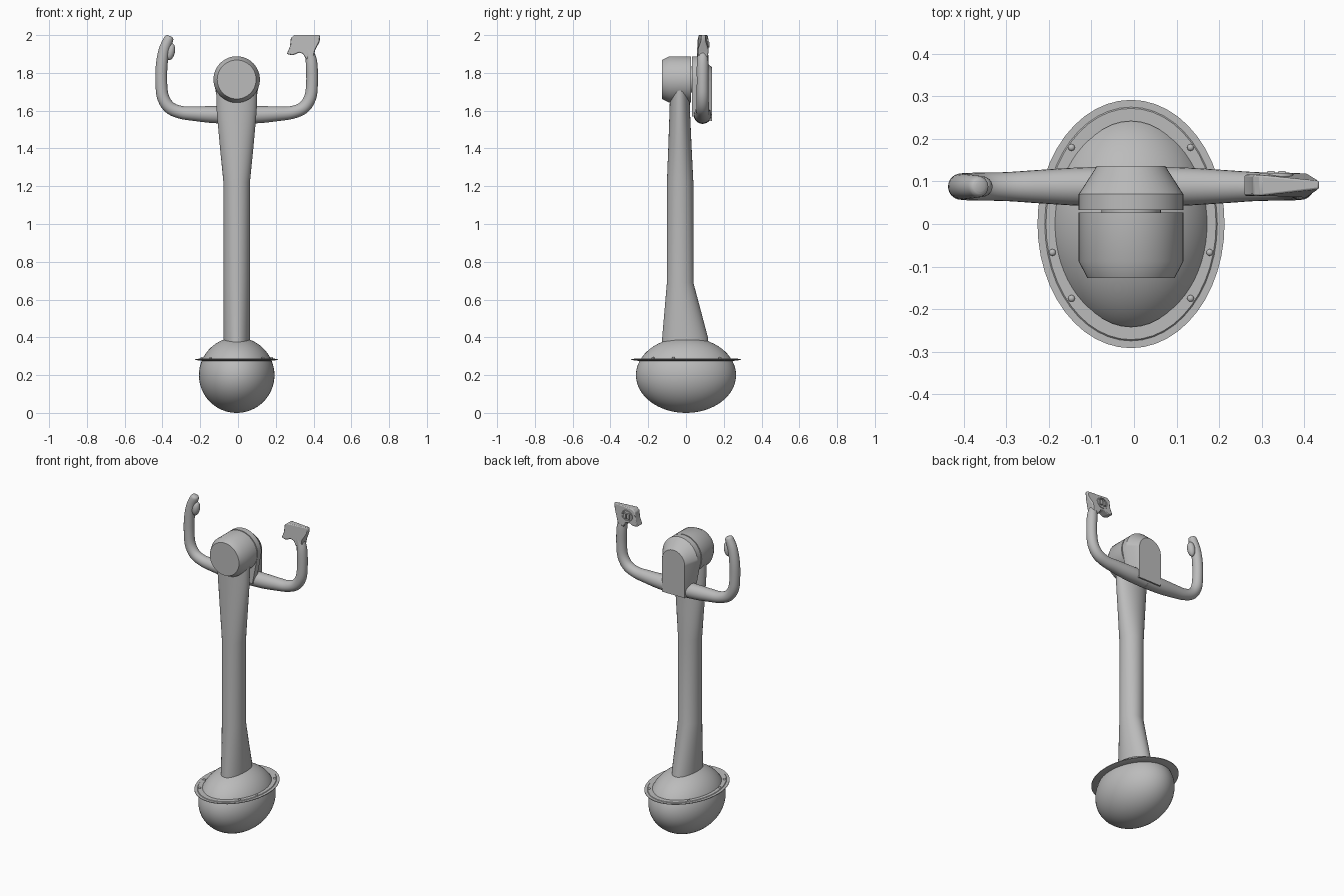
import bpy, bmesh, math
from mathutils import Vector

if "Cube" in bpy.data.objects:
    bpy.data.objects.remove(bpy.data.objects["Cube"])

CX = -0.007      # axis of the column and base
HZ = 1.765       # height of the hub axis
YB = 0.088       # depth of the handlebar

grey = bpy.data.materials.new("plain_grey")
grey.diffuse_color = (0.5, 0.5, 0.5, 1)
grey.use_nodes = True
grey.node_tree.nodes["Principled BSDF"].inputs["Base Color"].default_value = grey.diffuse_color


def finish(name, bm, angle=35):
    bmesh.ops.recalc_face_normals(bm, faces=bm.faces)
    me = bpy.data.meshes.new(name)
    bm.to_mesh(me)
    bm.free()
    ob = bpy.data.objects.new(name, me)
    bpy.context.collection.objects.link(ob)
    me.materials.append(grey)
    bpy.ops.object.select_all(action='DESELECT')
    ob.select_set(True)
    bpy.context.view_layer.objects.active = ob
    bpy.ops.object.shade_smooth_by_angle(angle=math.radians(angle))
    return ob


def loft(name, rings, closed=False, angle=35):
    """Skin equal-sized rings of points; cap the ends unless closed."""
    bm = bmesh.new()
    rows = [[bm.verts.new(p) for p in r] for r in rings]
    pairs = list(zip(rows, rows[1:])) + ([(rows[-1], rows[0])] if closed else [])
    n = len(rows[0])
    for a, b in pairs:
        for i in range(n):
            j = (i + 1) % n
            bm.faces.new((a[i], a[j], b[j], b[i]))
    if not closed:
        bm.faces.new(rows[0])
        bm.faces.new(rows[-1])
    return finish(name, bm, angle)


def turns(n):
    return [(math.cos(2 * math.pi * i / n), math.sin(2 * math.pi * i / n)) for i in range(n)]


def flat_ring(z, cy, rx, ry, n=48):
    return [(CX + rx * c, cy + ry * s, z) for c, s in turns(n)]


def upright_ring(y, cx, cz, rx, rz, n=48):
    return [(cx + rx * c, y, cz + rz * s) for c, s in turns(n)]


def ellipsoid(name, centre, size, seg=48, tilt=0):
    bm = bmesh.new()
    bmesh.ops.create_uvsphere(bm, u_segments=seg, v_segments=seg // 2, radius=1)
    ob = finish(name, bm, 60)
    ob.location, ob.scale, ob.rotation_euler = centre, size, (0, tilt, 0)
    return ob


def tube(name, pts):
    """Tapered round tube along a smoothed path of (x, z, radius)."""
    p = [Vector(q) for q in pts]
    p = [2 * p[0] - p[1]] + p + [2 * p[-1] - p[-2]]
    path = []
    for a, b, c, d in zip(p, p[1:], p[2:], p[3:]):
        for k in range(5):
            t = k / 5
            path.append(0.5 * (2 * b + (c - a) * t + (2 * a - 5 * b + 4 * c - d) * t * t
                               + (3 * b - a - 3 * c + d) * t ** 3))
    path.append(p[-2])
    rings = []
    for i, q in enumerate(path):
        d = path[min(i + 1, len(path) - 1)] - path[max(i - 1, 0)]
        nx, nz = Vector((-d.y, d.x)).normalized()
        rings.append([(q.x + q.z * c * nx, YB + q.z * s, q.y + q.z * c * nz)
                      for c, s in turns(24)])
    return loft(name, rings, angle=50)


# Base bulb with its mounting flange and bolts
ellipsoid("base_bulb", (CX, 0, 0.2), (0.2, 0.265, 0.2), 64)
loft("base_flange", [flat_ring(z, 0, 0.2 + e, 0.272 + e) for z, e in
     ((0.275, -0.03), (0.277, 0.0), (0.282, 0.02), (0.286, 0.02),
      (0.286, 0.003), (0.289, 0.0), (0.289, -0.03))], closed=True, angle=20)
for x in (-0.14, 0.14):
    for y in (0.18, -0.175):
        ellipsoid("flange_bolt", (CX + x, y, 0.29), (0.008, 0.008, 0.006), 12)
for x in (-0.185, 0.185):
    ellipsoid("flange_bolt", (CX + x, -0.067, 0.29), (0.008, 0.008, 0.006), 12)

# Column: deep foot, round shaft, wide flat top
loft("column", [flat_ring(*s) for s in (
    (0.3, -0.003, 0.07, 0.128), (0.4, -0.005, 0.07, 0.121), (0.69, -0.031, 0.07, 0.07),
    (1.22, -0.031, 0.07, 0.07), (1.4, -0.032, 0.088, 0.062),
    (1.6, -0.033, 0.106, 0.054), (1.76, -0.033, 0.11, 0.05))])

# Front hub drum with chamfered face, and the pivot behind it
loft("hub_drum", [upright_ring(y, CX, HZ, r, r) for y, r in (
    (-0.127, 0.103), (-0.088, 0.123), (0.027, 0.123))])
loft("hub_pivot", [upright_ring(y, CX, HZ, 0.07, 0.07) for y in (0.02, 0.04)])


# Rear hub cover: round top, straight sides down to the handlebar
def arch(y, r, cz, wb, zb):
    arc = [(CX + r * math.cos(math.pi * i / 24), y, cz + r * math.sin(math.pi * i / 24))
           for i in range(25)]
    return arc + [(CX - wb, y, zb), (CX + wb, y, zb)]


loft("hub_cover", [arch(0.033, 0.123, HZ, 0.085, 1.57), arch(0.07, 0.123, HZ, 0.085, 1.56),
                   arch(0.137, 0.08, 1.75, 0.08, 1.545)], angle=25)

# Handlebar halves share one bend, mirrored about the column
bend = [(0, 1.577, 0.047), (0.12, 1.579, 0.045), (0.22, 1.584, 0.039), (0.295, 1.591, 0.034),
        (0.355, 1.617, 0.033), (0.39, 1.672, 0.032), (0.399, 1.75, 0.031), (0.397, 1.84, 0.031)]
left = bend + [(0.384, 1.92, 0.029), (0.362, 1.975, 0.026), (0.356, 1.99, 0.021),
               (0.354, 1.995, 0.012)]
right = bend + [(0.39, 1.89, 0.027), (0.37, 1.94, 0.022)]
tube("left_handle", [(CX - x, z, r) for x, z, r in left])
tube("right_handle", [(CX + x, z, r) for x, z, r in right])

# Thumb switch on the left grip
ellipsoid("left_thumb_switch", (-0.357, YB, 1.912), (0.023, 0.024, 0.045), 24, 0.2)

# Right grip head: flat pad narrowing towards its outer tip
bm = bmesh.new()
outline = [(0.258, 1.9), (0.29, 1.893), (0.325, 1.908), (0.345, 1.9), (0.36, 1.872),
           (0.402, 1.885), (0.408, 1.92), (0.432, 1.965), (0.436, 2.0), (0.298, 2.0),
           (0.28, 1.985), (0.275, 1.94)]
face = bm.faces.new([bm.verts.new((x, 0.066, z)) for x, z in outline])
ext = bmesh.ops.extrude_face_region(bm, geom=[face])
bmesh.ops.translate(bm, vec=(0, 0.05, 0), verts=[v for v in ext["geom"]
                                                if isinstance(v, bmesh.types.BMVert)])
for v in bm.verts:
    if v.co.x > 0.41:
        v.co.y = 0.092 + (v.co.y - 0.092) * 0.4
grip = finish("right_grip_head", bm)
bev = grip.modifiers.new("soft_edges", 'BEVEL')
bev.width, bev.segments = 0.005, 2

# Oval button rim and two rocker buttons on the rear of the grip
loft("button_rim", [upright_ring(y, 0.335, 1.949, 0.035 + e, 0.029 + e, 32) for y, e in (
    (0.11, 0.006), (0.12, 0.004), (0.12, -0.002), (0.11, -0.004))], closed=True)
for x in (0.322, 0.348):
    loft("rocker_button", [[(x + sx * w, y, 1.949 + sz * h) for sx, sz in
                            ((-1, -1), (1, -1), (1, 1), (-1, 1))]
                           for y, w, h in ((0.11, 0.009, 0.018), (0.125, 0.008, 0.015))])
